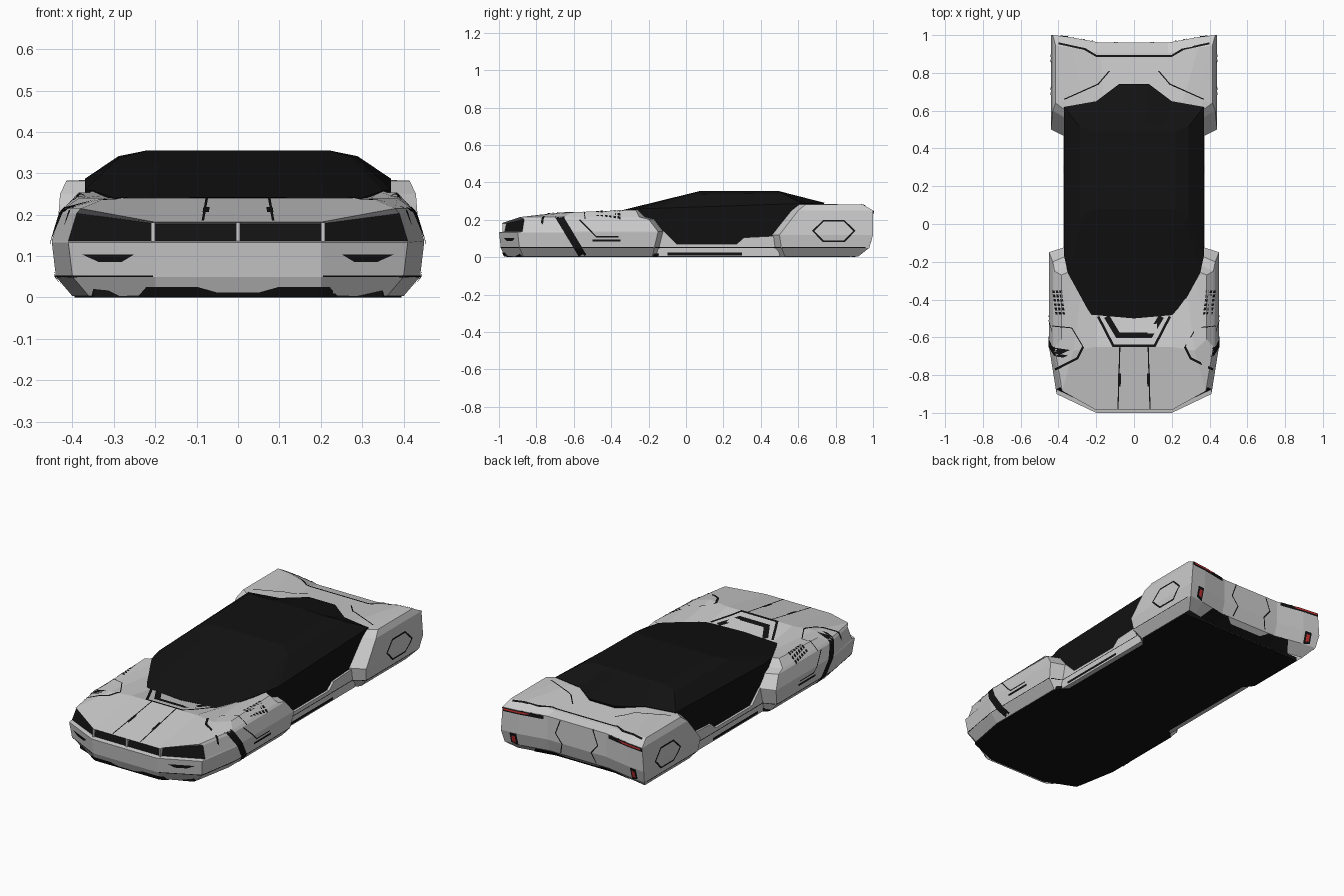
import bpy, bmesh, math
from mathutils import Vector
from mathutils.bvhtree import BVHTree

if "Cube" in bpy.data.objects:
    bpy.data.objects.remove(bpy.data.objects["Cube"])


def material(name, rgb):
    m = bpy.data.materials.new(name)
    m.diffuse_color = (*rgb, 1)
    m.use_nodes = True
    m.node_tree.nodes["Principled BSDF"].inputs["Base Color"].default_value = m.diffuse_color
    return m


BLACK = material("black", (0.006, 0.006, 0.006))
RED = material("red_lamp", (0.6, 0.03, 0.03))
GREY = material("grey", (0.6, 0.6, 0.6))


def finish(name, bm, *mats, recalc=True):
    if recalc:
        bmesh.ops.recalc_face_normals(bm, faces=bm.faces)
    me = bpy.data.meshes.new(name)
    bm.to_mesh(me)
    bm.free()
    ob = bpy.data.objects.new(name, me)
    bpy.context.collection.objects.link(ob)
    for m in mats:
        me.materials.append(m)
    return ob


def shell(name, rings, mats, closed=False, black=None):
    """Skin half-plan rings, mirrored about x = 0 and stacked upward."""
    bm = bmesh.new()
    full = []
    for r in rings:
        half = [p for p in r if p[0] > 0]
        ring = [(-x, y, z) for x, y, z in reversed(half)] + [r[0]] + half
        if closed:
            ring.append(r[-1])
        full.append([bm.verts.new(p) for p in ring])
    n = len(full[0])
    for i in range(len(full) - 1):
        for j in range(n):
            k = (j + 1) % n
            f = bm.faces.new((full[i][j], full[i][k], full[i + 1][k], full[i + 1][j]))
            if black and black(i, f.calc_center_median()):
                f.material_index = 1
    bm.faces.new(full[-1])
    return finish(name, bm, *mats)


def level(plan, z, rise=0, side=0, end=0, back=0):
    """Plan ring at height z: pull in its sides, outer end and canopy end."""
    s = math.copysign(1, plan[0][1])
    return [(x - side * (x > .4), y - s * (end if abs(y) > .85 else back if abs(y) < .6 else 0),
             z + rise * (x > .3)) for x, y in plan]


# Front body: bumper, recessed grille, hood and front fenders
plan = [(0, -1), (.2, -1), (.41, -.9), (.45, -.65), (.45, -.15), (.36, -.12)]
hood = [(0, -.65), (.2, -.65), (.32, -.67), (.385, -.61), (.385, -.27), (.36, -.26)]
cowl = [(0, -.47), (.2, -.45), (.28, -.36), (.33, -.3), (.35, -.27), (.35, -.25)]
nose = shell("front_body", [
    level(plan, .003, side=.05, end=.03, back=-.03),
    level(plan, .05, side=.01, end=.01, back=-.02),
    level(plan, .133),
    level(plan, .137, end=.025),
    level(plan, .178, .025, .02, .035, -.05),
    level(plan, .182, .033, .03, .015, -.1),
    [(x, y, .24 + .04 * max(0, y + .61)) for x, y in hood],
    [(x, y, .205 + .24 * (y + .47)) for x, y in cowl],
], (GREY, BLACK), black=lambda i, m: i == 3 and m.y < -.85)

# Rear body: tail, rear fenders and raised deck corners
plan = [(0, .96), (.18, .96), (.34, .99), (.44, 1), (.44, .5), (.36, .46)]
deck = [(0, .65), (.16, .65), (.26, .65), (.34, .7), (.365, .65), (.36, .62)]
tail = shell("rear_body", [
    level(plan, .003, side=.05, end=.08, back=-.03),
    level(plan, .05, side=.01, end=.02, back=-.01),
    level(plan, .12),
    level(plan, .25, 0, .01, 0, -.1),
    level(plan, .262, .02, .025, .055, -.14),
    [(x, y, .284) for x, y in deck],
], (GREY,))

# Canopy: a faceted black glasshouse, belt line lerped up to the roof
belt = [(x, y, .258 + min(.033, .19, key=lambda k: k * (y + .26)) * (y + .26)) for x, y in
        [(0, -.5), (.23, -.48), (.35, -.26), (.37, -.17), (.37, .62), (.2, .65), (.08, .74), (0, .74)]]
roof = [(x * .6, min(max(y, .08), .49), .355) for x, y, z in belt]
shoulder = [tuple(p[i] + (q[i] - p[i]) * t for i, t in enumerate((.55, .8, .8))) for p, q in zip(belt, roof)]
canopy = shell("canopy", [[(x * .965, y * .8, .03) for x, y, z in belt], belt, shoulder, roof],
               (BLACK,), closed=True)


def prism(name, pts, axis, lo, hi, mat, sides=(1, -1)):
    """Extrude a 2D outline along x (mirrored) or z."""
    bm = bmesh.new()
    for s in sides:
        a, b = [[bm.verts.new((s * d, *p) if axis == 'x' else (*p, d)) for p in pts] for d in (lo, hi)]
        bm.faces.new(a)
        bm.faces.new(b)
        for i in range(len(pts)):
            j = (i + 1) % len(pts)
            bm.faces.new((a[i], a[j], b[j], b[i]))
    return finish(name, bm, mat)


# Floor pan, side sills and grille dividers
half = [(.18, -.96), (.35, -.89), (.395, -.65), (.395, -.17), (.345, -.12), (.345, .48),
        (.385, .53), (.385, .88)]
prism("floor_pan", half + [(-x, y) for x, y in reversed(half)], 'z', 0, .02, BLACK, (1,))
sill = prism("side_sills", [(-.16, .003), (.5, .003), (.5, .115), (.31, .105), (.27, .07), (-.05, .07),
                            (-.12, .14), (-.16, .14)], 'x', .3, .372, GREY)
bar = [(-.982, .134), (-.955, .134), (-.955, .181), (-.982, .181)]
prism("grille_dividers", bar, 'x', .2, .21, GREY)
prism("grille_centre_bar", bar, 'x', 0, .005, GREY)

# Surface details are draped on the body by ray casting
trees = [BVHTree.FromPolygons([v.co[:] for v in o.data.vertices], [p.vertices[:] for p in o.data.polygons])
         for o in (nose, tail, sill)]
VIEWS = {
    'top': lambda u, v: (Vector((u, v, 1)), Vector((0, 0, -1))),
    'side': lambda u, v: (Vector((2, u, v)), Vector((-1, 0, 0))),
    'front': lambda u, v: (Vector((u, -2, v)), Vector((0, 1, 0))),
    'back': lambda u, v: (Vector((u, 2, v)), Vector((0, -1, 0))),
}


def drop(view, p, lift):
    o, d = VIEWS[view](p.x, p.y)
    hits = [h for h in (t.ray_cast(o, d) for t in trees) if h[0] is not None]
    if not hits:
        return None
    loc, nor = min(hits, key=lambda h: h[3])[:2]
    return loc + (nor if nor.dot(d) < 0 else -nor) * lift


def drape(bm, view, a, b, lift=.003):
    """Fill between polylines a and b, dropped on the body, on both sides."""
    a, b = [Vector(p) for p in a], [Vector(p) for p in b]
    rows = []
    for i in range(len(a) - 1):
        n = max(1, math.ceil((a[i + 1] - a[i]).length / .012))
        rows += [(a[i].lerp(a[i + 1], k / n), b[i].lerp(b[i + 1], k / n)) for k in range(n)]
    rows.append((a[-1], b[-1]))
    m = max(1, math.ceil(max((q - p).length for p, q in rows) / .015))
    grid = [[drop(view, p.lerp(q, k / m), lift) for k in range(m + 1)] for p, q in rows]
    for s in (1, -1):
        for g, h in zip(grid, grid[1:]):
            for k in range(m):
                quad = [g[k], g[k + 1], h[k + 1], h[k]]
                if None in quad or max((quad[i] - quad[i - 1]).length for i in range(4)) > .07:
                    continue
                bm.faces.new([bm.verts.new((s * c.x, c.y, c.z)) for c in quad])


def ribbon(bm, view, w, *pts):
    """Drape a mitred line of width w; it is a loop if its ends meet."""
    p = [Vector(q) for q in pts]
    loop = (p[0] - p[-1]).length < 1e-6
    a, b = [], []
    for i, q in enumerate(p):
        prev = p[i - 1] if i else (p[-2] if loop else None)
        nxt = p[i + 1] if i < len(p) - 1 else (p[1] if loop else None)
        ds = []
        if prev is not None:
            ds.append((q - prev).normalized())
        if nxt is not None:
            ds.append((nxt - q).normalized())
        t = sum(ds, Vector((0, 0))).normalized()
        off = Vector((-t.y, t.x)) * w / 2 / max(.5, t.dot(ds[0]))
        a.append(q + off)
        b.append(q - off)
    drape(bm, view, a, b)


# Hood seams, hood scoop and fender seams
bm = bmesh.new()
ribbon(bm, 'top', .006, (.085, -.98), (.075, -.65))
ribbon(bm, 'top', .015, (.078, -.86), (.076, -.79))
ribbon(bm, 'top', .013, (0, -.645), (.11, -.645), (.19, -.49))
ribbon(bm, 'top', .03, (0, -.59), (.085, -.59), (.145, -.49))
ribbon(bm, 'top', .012, (.27, -.65), (.3, -.71), (.415, -.77))
ribbon(bm, 'top', .005, (.27, -.65), (.33, -.55), (.43, -.54))
# Deck and tail seams
ribbon(bm, 'top', .01, (0, .89), (.2, .89), (.26, .925), (.4, .955))
ribbon(bm, 'top', .006, (.13, .81), (.19, .74), (.37, .66))
ribbon(bm, 'back', .006, (.1, .25), (.13, .17), (.09, .12), (.11, .06))
ribbon(bm, 'back', .02, (.2, .24), (.43, .24))
# Side stripe, slots, trailing seam, sill lines and hexagonal hatch
ribbon(bm, 'side', .04, (-.69, .235), (-.55, .005))
ribbon(bm, 'side', .006, (-.57, .2), (-.48, .11), (-.36, .11))
ribbon(bm, 'side', .012, (-.5, .09), (-.35, .09))
ribbon(bm, 'side', .004, (-1, .052), (.96, .052))
ribbon(bm, 'side', .014, (-.1, .017), (.3, .017))
ribbon(bm, 'side', .009, *[(.79 + .11 * math.cos(i * math.pi / 3), .14 + .063 * math.sin(i * math.pi / 3))
                           for i in range(7)])
# Lower lamp slots, front intake, rear diffuser and tail vents
drape(bm, 'front', [(.25, .104), (.375, .104)], [(.28, .086), (.335, .086)])
for view, edge in (('front', [(0, .013), (.05, .013), (.1, .027), (.22, .027), (.24, .004)]),
                   ('back', [(0, .03), (.1, .03), (.14, .05), (.26, .05), (.3, .004)])):
    drape(bm, view, edge, [(u, .004) for u, v in edge])
drape(bm, 'back', [(.35, .12), (.35, .05)], [(.39, .12), (.39, .06)])
# Fender vent cells
for i in range(18):
    x, y = .365 + i % 3 * .018 + i // 3 * .003, -.48 + i // 3 * .023
    drape(bm, 'top', [(x, y), (x + .003, y + .014)], [(x + .012, y), (x + .015, y + .014)])
finish("panel_seams", bm, BLACK, recalc=False)

# Red tail lamps
bm = bmesh.new()
drape(bm, 'back', [(.27, .247), (.425, .247)], [(.3, .238), (.42, .238)], .006)
drape(bm, 'back', [(.36, .105), (.36, .065)], [(.38, .105), (.38, .07)], .006)
finish("tail_lamps", bm, RED, recalc=False)
